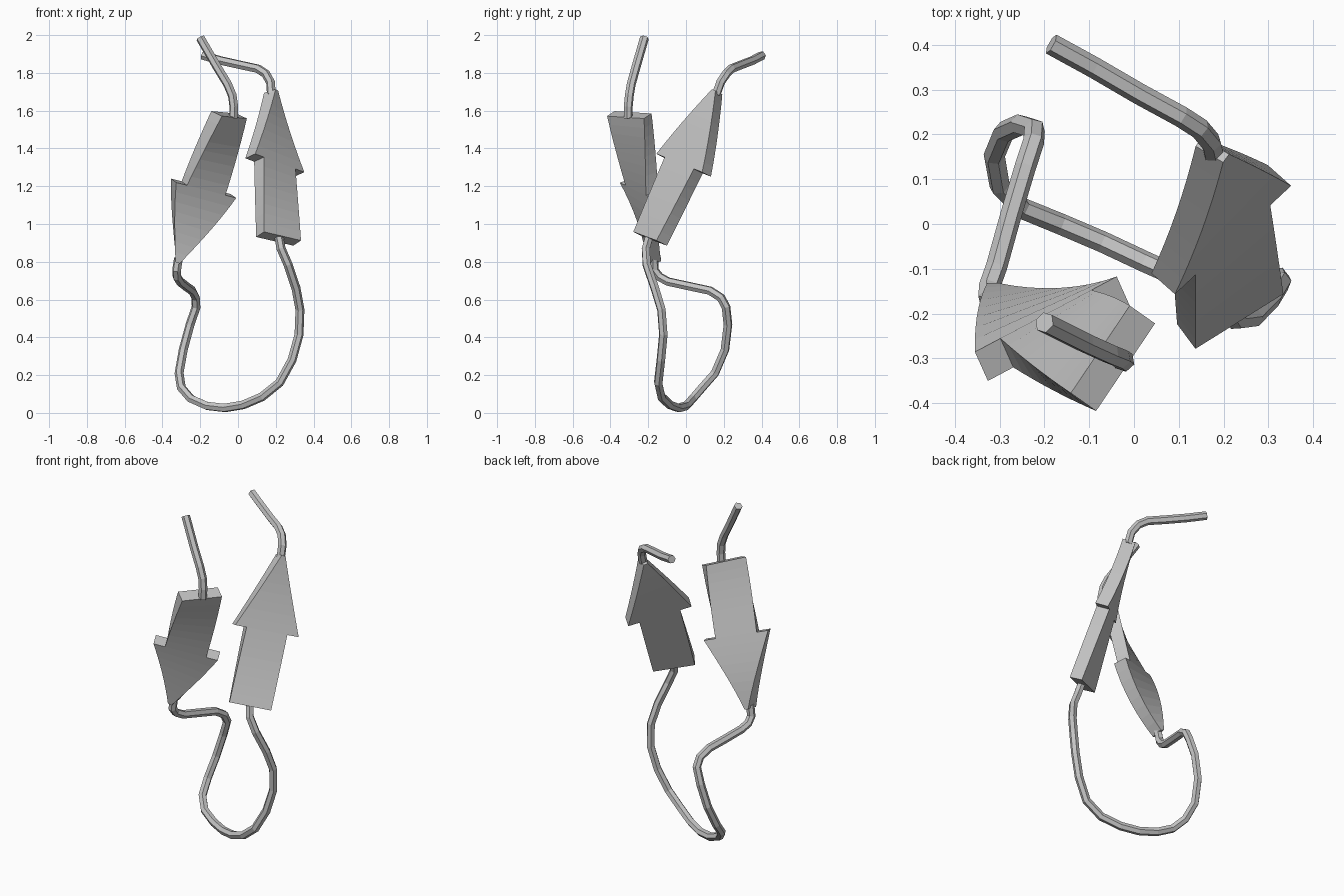
import bpy, bmesh, math
from mathutils import Vector

if "Cube" in bpy.data.objects:
    bpy.data.objects.remove(bpy.data.objects["Cube"])

grey = bpy.data.materials.new("plain grey")
grey.diffuse_color = (0.55, 0.55, 0.55, 1)
grey.use_nodes = True
grey.node_tree.nodes["Principled BSDF"].inputs["Base Color"].default_value = grey.diffuse_color


def loft(name, rings):
    """Skin a list of cross-section rings and cap both ends."""
    bm = bmesh.new()
    loops = [[bm.verts.new(p) for p in r] for r in rings]
    n = len(rings[0])
    for a, b in zip(loops, loops[1:]):
        for i in range(n):
            j = (i + 1) % n
            bm.faces.new((a[i], a[j], b[j], b[i]))
    bm.faces.new(loops[0][::-1])
    bm.faces.new(loops[-1])
    bmesh.ops.recalc_face_normals(bm, faces=bm.faces)
    me = bpy.data.meshes.new(name)
    bm.to_mesh(me)
    bm.free()
    me.materials.append(grey)
    ob = bpy.data.objects.new(name, me)
    bpy.context.collection.objects.link(ob)


def tube(name, path, radius=0.024, sides=6):
    """Hexagonal tube with a twist-free frame along the path."""
    pts = [Vector(p) for p in path]
    rings, up, prev = [], None, None
    for i, p in enumerate(pts):
        a = (p - pts[i - 1]).normalized() if i else Vector()
        b = (pts[i + 1] - p).normalized() if i < len(pts) - 1 else Vector()
        t = (a + b).normalized()
        up = t.orthogonal().normalized() if up is None else prev.rotation_difference(t) @ up
        prev, side = t, t.cross(up)
        rings.append([p + radius * (math.cos(k) * up + math.sin(k) * side)
                      for k in (2 * math.pi * s / sides for s in range(sides))])
    loft(name, rings)


def arrow(name, start, tip, angle0, angle1, steps=8):
    """Twisted flat arrow: shaft for the first half, head for the second."""
    start, tip = Vector(start), Vector(tip)
    t = (tip - start).normalized()
    spans = [(0.5 * i / steps, 0.118) for i in range(steps + 1)]
    spans += [(0.5 + 0.5 * i / steps, 0.184 + (0.012 - 0.184) * i / steps)
              for i in range(steps + 1)]
    rings = []
    for f, half in spans:
        a = math.radians(angle0 + (angle1 - angle0) * f)
        x, y = math.cos(a), math.sin(a)
        w = Vector((x, y, -(x * t.x + y * t.y) / t.z)).normalized()
        n = t.cross(w) * 0.037
        c = start.lerp(tip, f)
        w = w * half
        rings.append([c + w + n, c - w + n, c - w - n, c + w - n])
    loft(name, rings)


# Two twisted strands, one pointing down and one up
arrow("left_strand_arrow", (-0.047, -0.30, 1.578), (-0.318, -0.168, 0.80), 56, 0)
arrow("right_strand_arrow", (0.215, -0.19, 0.922), (0.175, 0.165, 1.70), 32, 54)

# Loose end above the left strand
tube("left_tail", [(-0.20, -0.22, 1.985), (-0.11, -0.265, 1.83), (-0.055, -0.29, 1.74),
                   (-0.03, -0.30, 1.68), (-0.022, -0.306, 1.62), (-0.025, -0.306, 1.56)])

# Long loop joining the two strands
tube("connecting_loop", [
    (-0.315, -0.17, 0.82), (-0.325, -0.167, 0.755), (-0.323, -0.14, 0.72),
    (-0.307, -0.095, 0.695), (-0.275, 0.02, 0.67), (-0.243, 0.127, 0.647),
    (-0.224, 0.185, 0.61), (-0.222, 0.212, 0.56), (-0.254, 0.222, 0.467),
    (-0.29, 0.206, 0.334), (-0.312, 0.153, 0.21), (-0.30, 0.085, 0.133),
    (-0.25, 0.035, 0.075), (-0.164, 0.0, 0.037), (-0.07, -0.04, 0.026),
    (0.026, -0.085, 0.042), (0.127, -0.13, 0.085), (0.22, -0.147, 0.16),
    (0.286, -0.133, 0.28), (0.323, -0.12, 0.414), (0.328, -0.13, 0.546),
    (0.307, -0.165, 0.66), (0.265, -0.208, 0.785), (0.228, -0.213, 0.87),
    (0.217, -0.195, 0.93)])

# Loose end above the right strand
tube("right_tail", [(0.177, 0.16, 1.685), (0.172, 0.183, 1.75), (0.147, 0.213, 1.795),
                    (0.105, 0.24, 1.822), (0.013, 0.29, 1.842), (-0.09, 0.35, 1.865),
                    (-0.185, 0.402, 1.892)])
